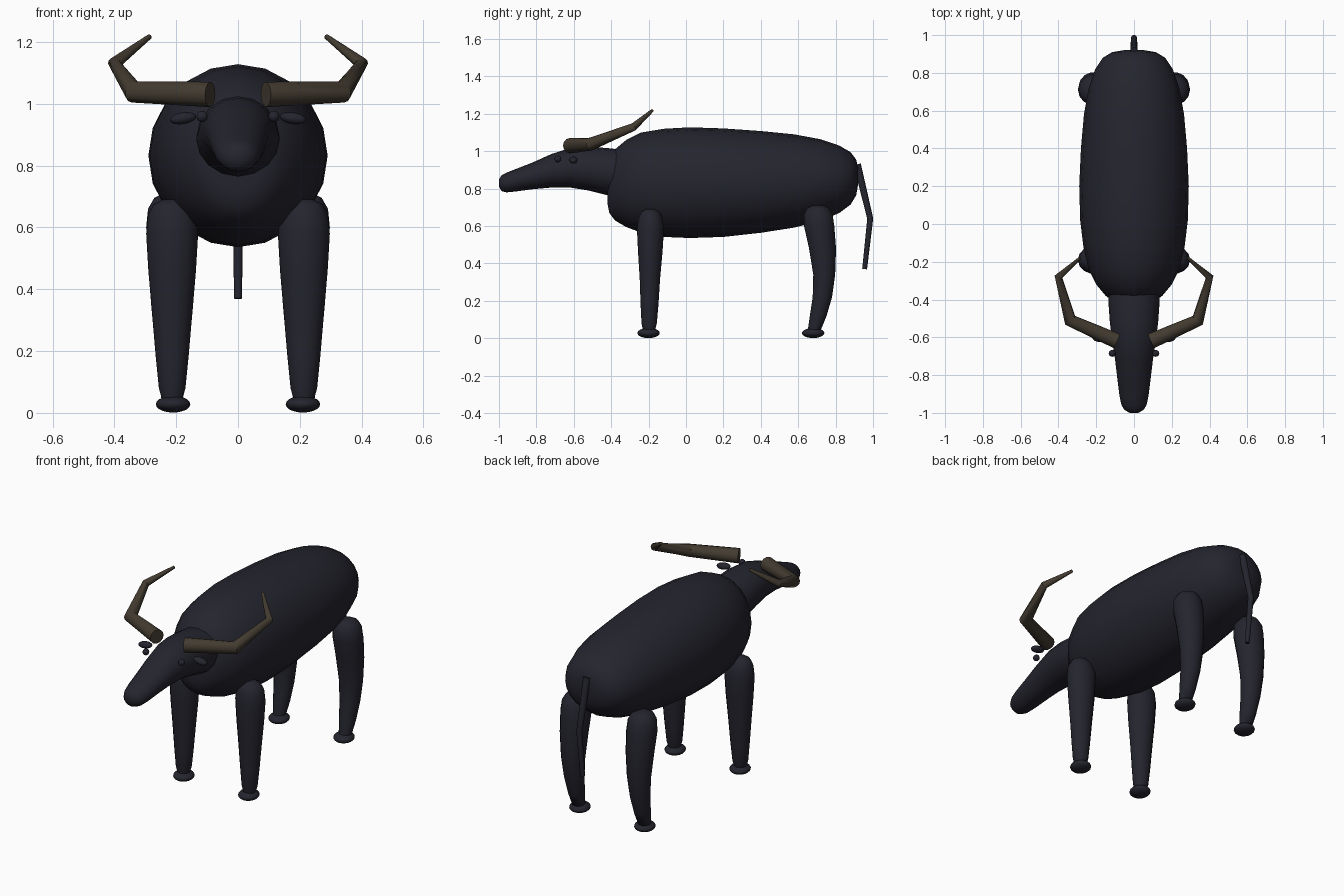
import bpy, bmesh, math
from mathutils import Vector

old = bpy.data.objects.get("Cube")
if old:
    bpy.data.objects.remove(old, do_unlink=True)


def material(name, rgb):
    m = bpy.data.materials.new(name)
    m.use_nodes = True
    m.diffuse_color = (*rgb, 1)
    bsdf = m.node_tree.nodes["Principled BSDF"]
    bsdf.inputs["Base Color"].default_value = (*rgb, 1)
    bsdf.inputs["Roughness"].default_value = 0.8
    return m


HIDE = material("dark hide", (0.018, 0.018, 0.028))
HORN = material("brown horn", (0.056, 0.044, 0.030))
X, Y, Z = Vector((1, 0, 0)), Vector((0, 1, 0)), Vector((0, 0, 1))


def finish(obj, mat, angle=45):
    obj.data.materials.append(mat)
    bpy.ops.object.select_all(action="DESELECT")
    obj.select_set(True)
    bpy.context.view_layer.objects.active = obj
    bpy.ops.object.shade_smooth_by_angle(angle=math.radians(angle))


def skin(name, rings, sides, mat, angle=45):
    """Join elliptical rings (centre, u axis, v axis) into a closed skin."""
    bm = bmesh.new()
    loops = []
    for c, u, v in rings:
        steps = [math.tau * i / sides for i in range(sides)]
        loops.append([bm.verts.new(c + u * math.cos(a) + v * math.sin(a)) for a in steps])
    for a, b in zip(loops, loops[1:]):
        for i in range(sides):
            j = (i + 1) % sides
            bm.faces.new((a[i], a[j], b[j], b[i]))
    bm.faces.new(loops[0])
    bm.faces.new(loops[-1])
    bmesh.ops.recalc_face_normals(bm, faces=bm.faces)
    me = bpy.data.meshes.new(name)
    bm.to_mesh(me)
    bm.free()
    obj = bpy.data.objects.new(name, me)
    bpy.context.collection.objects.link(obj)
    finish(obj, mat, angle)


def barrel(name, profile, sides):
    """Profile rows: y, bottom z, top z, half width."""
    skin(name, [(Vector((0, y, (lo + hi) / 2)), X * w, Z * (hi - lo) / 2)
                for y, lo, hi, w in profile], sides, HIDE, 75)


def tube(name, points, radii, ref, mat):
    """Round tube with mitred bends along a path."""
    pts = [Vector(p) for p in points]
    rings = []
    for i, (p, r) in enumerate(zip(pts, radii)):
        before = (p - pts[i - 1]).normalized() if i else Vector()
        after = (pts[i + 1] - p).normalized() if i + 1 < len(pts) else Vector()
        t = (before + after).normalized()
        u = (ref - t * ref.dot(t)).normalized()
        rings.append((p, u * r, t.cross(u) * r))
    skin(name, rings, 12, mat)


def ball(name, at, size, tilt=0):
    bpy.ops.mesh.primitive_uv_sphere_add(segments=16, ring_count=10, location=at,
                                         rotation=(0, tilt, 0))
    obj = bpy.context.object
    obj.name = name
    obj.scale = size
    finish(obj, HIDE, 60)


# Body and head
barrel("body", [
    (-0.42, 0.72, 0.86, 0.06), (-0.41, 0.67, 0.95, 0.11), (-0.38, 0.63, 1.01, 0.15),
    (-0.32, 0.595, 1.06, 0.2), (-0.24, 0.565, 1.1, 0.24), (-0.12, 0.542, 1.12, 0.268),
    (0.02, 0.536, 1.128, 0.285), (0.2, 0.542, 1.122, 0.29), (0.4, 0.564, 1.108, 0.281),
    (0.58, 0.592, 1.09, 0.265), (0.72, 0.628, 1.064, 0.24), (0.82, 0.67, 1.03, 0.205),
    (0.88, 0.715, 0.995, 0.165), (0.91, 0.765, 0.955, 0.115), (0.92, 0.82, 0.91, 0.055)], 20)
barrel("head", [
    (-0.36, 0.76, 1.01, 0.135), (-0.42, 0.765, 1.017, 0.135), (-0.52, 0.79, 1.024, 0.128),
    (-0.62, 0.806, 1.018, 0.115), (-0.72, 0.806, 0.985, 0.1), (-0.82, 0.797, 0.94, 0.088),
    (-0.91, 0.785, 0.905, 0.077), (-0.96, 0.78, 0.885, 0.066), (-0.985, 0.786, 0.872, 0.05),
    (-1.0, 0.81, 0.85, 0.022)], 16)

# Tail
tube("tail", [(0, 0.915, 0.93), (0, 0.985, 0.64), (0, 0.955, 0.37)],
     [0.02, 0.016, 0.013], X, HIDE)

# Leg rows: height, y centre, half width, half depth
front_leg = [(0.69, -0.19, 0.03, 0.025), (0.675, -0.19, 0.06, 0.05), (0.64, -0.19, 0.078, 0.067),
             (0.58, -0.19, 0.084, 0.074), (0.46, -0.191, 0.077, 0.067), (0.32, -0.193, 0.065, 0.056),
             (0.18, -0.195, 0.053, 0.049), (0.08, -0.197, 0.043, 0.042), (0.04, -0.198, 0.032, 0.032)]
rear_leg = [(0.71, 0.705, 0.03, 0.03), (0.695, 0.705, 0.058, 0.06), (0.66, 0.707, 0.078, 0.079),
            (0.6, 0.712, 0.084, 0.083), (0.48, 0.73, 0.078, 0.074), (0.34, 0.739, 0.067, 0.06),
            (0.22, 0.729, 0.056, 0.053), (0.12, 0.707, 0.046, 0.046), (0.04, 0.685, 0.034, 0.035)]

# Mirrored parts
for side, s in (("left", 1), ("right", -1)):
    for name, rows, hoof_y in (("front", front_leg, -0.2), ("rear", rear_leg, 0.68)):
        skin(f"{name}_{side}_leg", [(Vector((s * 0.213, y, z)), X * w, Y * d)
                                    for z, y, w, d in rows], 14, HIDE, 70)
        ball(f"{name}_{side}_hoof", (s * 0.21, hoof_y, 0.028), (0.056, 0.06, 0.027))
    tube(f"{side}_horn", [(s * 0.09, -0.62, 1.03), (s * 0.338, -0.51, 1.038),
                          (s * 0.4, -0.28, 1.13), (s * 0.285, -0.18, 1.218)],
         [0.041, 0.035, 0.021, 0.008], Z, HORN)
    ball(f"{side}_ear", (s * 0.178, -0.602, 0.953), (0.043, 0.023, 0.019), s * 0.15)
    ball(f"{side}_eye", (s * 0.116, -0.685, 0.959), (0.018, 0.018, 0.018))
